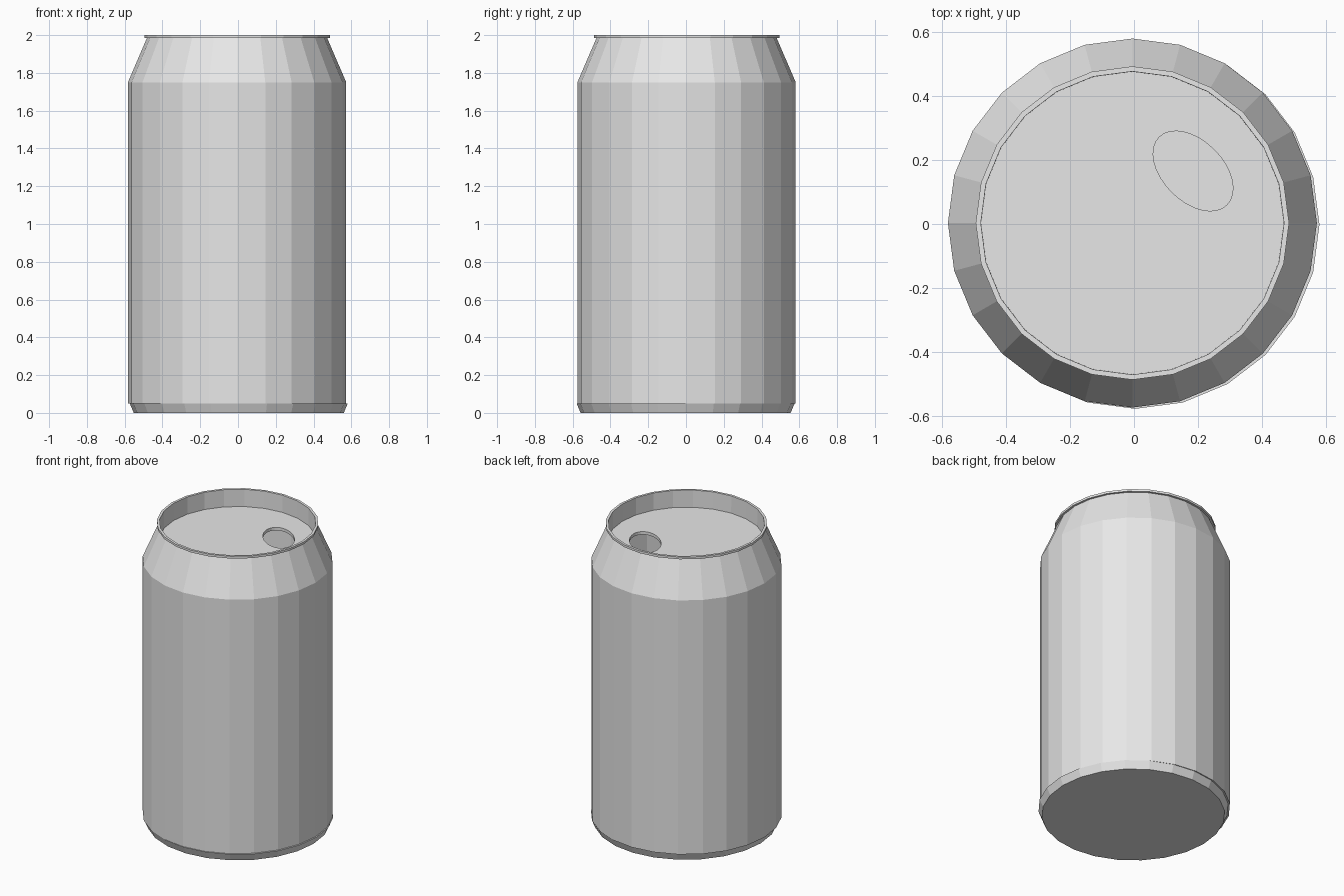
import bpy, bmesh
from math import cos, sin, pi, radians

SIDES = 24
CENTRE = (-0.005, 0.003)      # body axis
BASE_CENTRE = (0.004, -0.002)  # base sits very slightly off the body axis

cube = bpy.data.objects.get("Cube")
if cube:
    bpy.data.objects.remove(cube, do_unlink=True)

metal = bpy.data.materials.new("grey metal")
metal.use_nodes = True
grey = (0.8, 0.8, 0.8, 1)
metal.diffuse_color = grey
metal.node_tree.nodes["Principled BSDF"].inputs["Base Color"].default_value = grey


def ring(bm, rx, ry, z, centre, sides=SIDES, turn=0.0):
    """A loop of vertices on an ellipse turned about z."""
    verts = []
    for i in range(sides):
        a = 2 * pi * i / sides
        x, y = rx * cos(a), ry * sin(a)
        verts.append(bm.verts.new((centre[0] + x * cos(turn) - y * sin(turn),
                                   centre[1] + x * sin(turn) + y * cos(turn), z)))
    return verts


def bridge(bm, lower, upper):
    n = len(lower)
    for i in range(n):
        j = (i + 1) % n
        bm.faces.new((lower[i], lower[j], upper[j], upper[i]))


def finish(bm, name):
    mesh = bpy.data.meshes.new(name)
    bm.to_mesh(mesh)
    bm.free()
    mesh.materials.append(metal)
    obj = bpy.data.objects.new(name, mesh)
    bpy.context.scene.collection.objects.link(obj)
    return obj


def lathe(name, profile, centre, closed):
    """Spin a profile; closed joins last to first, otherwise the ends are capped."""
    bm = bmesh.new()
    rings = [ring(bm, r, r, z, centre) for r, z in profile]
    for lower, upper in zip(rings, rings[1:]):
        bridge(bm, lower, upper)
    if closed:
        bridge(bm, rings[-1], rings[0])
    else:
        bm.faces.new(rings[0])
        bm.faces.new(rings[-1])
    bmesh.ops.recalc_face_normals(bm, faces=bm.faces)
    return finish(bm, name)


# Hollow body: straight wall, sloped shoulder, thin lip, then the inside
lathe("can_body", [
    (0.578, 0.05), (0.578, 1.75), (0.477, 1.985), (0.491, 1.985),
    (0.491, 2.0), (0.475, 2.0), (0.474, 1.86), (0.515, 1.86),
    (0.565, 1.74), (0.565, 0.05)], CENTRE, True)

# Tapered base
lathe("can_base", [(0.556, 0.0), (0.577, 0.05)], BASE_CENTRE, False)

# Recessed lid with an oval opening
bm = bmesh.new()
loops = [ring(bm, 0.476, 0.476, 1.885, CENTRE),
         ring(bm, 0.15, 0.094, 1.885, (0.185, 0.166), 32, radians(-45))]
edges = [bm.edges.new((loop[i - 1], loop[i])) for loop in loops for i in range(len(loop))]
bmesh.ops.triangle_fill(bm, edges=edges, use_beauty=True, normal=(0, 0, 1))
for face in bm.faces:
    face.normal_update()
    if face.normal.z < 0:
        face.normal_flip()
lid = finish(bm, "can_lid")
solid = lid.modifiers.new("thickness", 'SOLIDIFY')
solid.thickness = 0.02
solid.offset = -1
